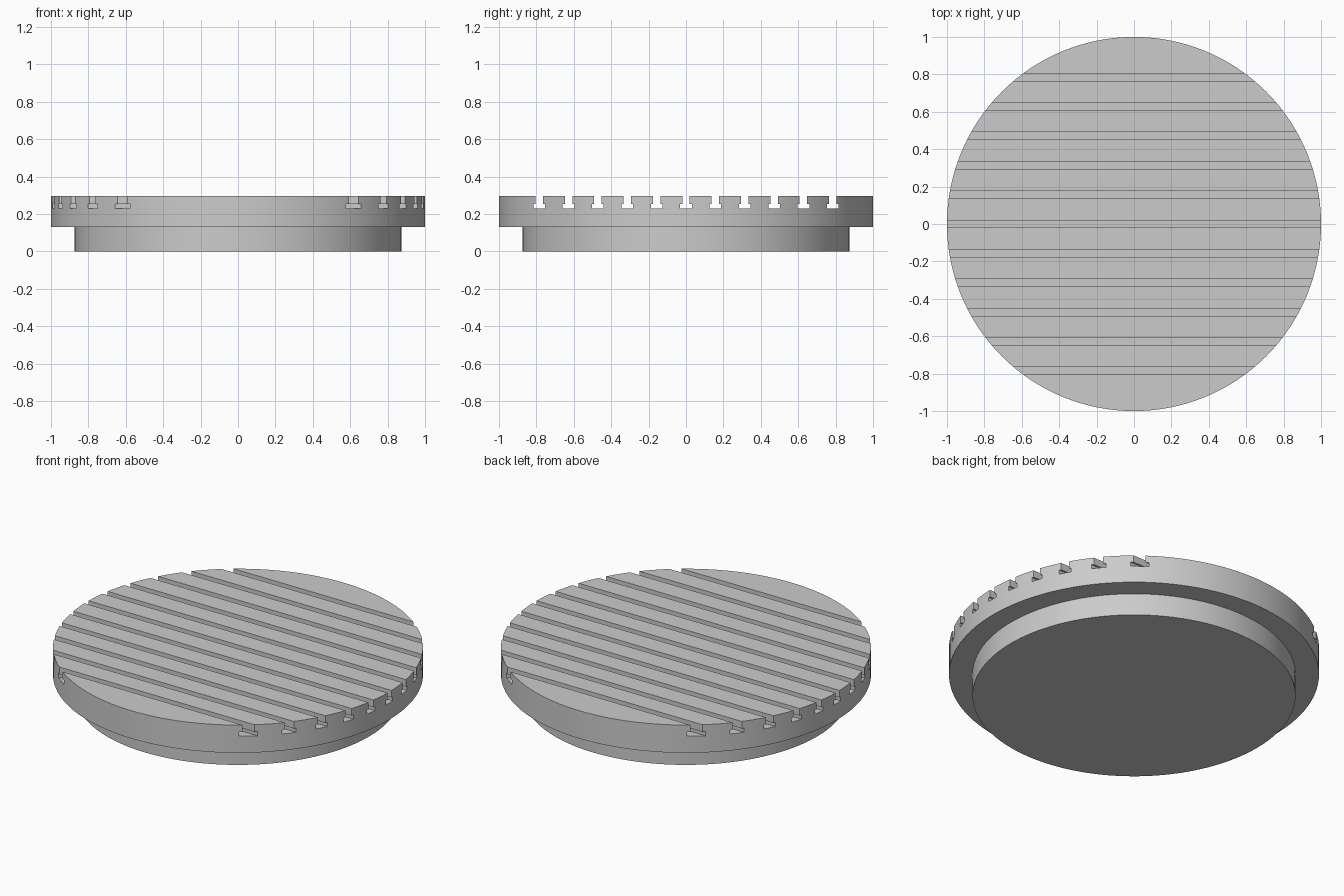
import bpy
import bmesh
import math

if "Cube" in bpy.data.objects:
    bpy.data.objects.remove(bpy.data.objects["Cube"], do_unlink=True)

SEGMENTS = 128
BASE_RADIUS, RIM_RADIUS = 0.873, 1.0
LIP, TOP = 0.131, 0.297
SLOTS, PITCH = 11, 0.157
NECK, FOOT = 0.02, 0.031          # half widths of the T slot
SHOULDER, FLOOR = 0.255, 0.23     # heights inside the T slot

grey = bpy.data.materials.new("machined grey")
grey.use_nodes = True
colour = (0.6, 0.6, 0.6, 1)
grey.diffuse_color = colour
grey.node_tree.nodes["Principled BSDF"].inputs["Base Color"].default_value = colour


def finish(bm, name):
    bmesh.ops.recalc_face_normals(bm, faces=bm.faces)
    mesh = bpy.data.meshes.new(name)
    bm.to_mesh(mesh)
    bm.free()
    mesh.materials.append(grey)
    obj = bpy.data.objects.new(name, mesh)
    bpy.context.collection.objects.link(obj)
    return obj


def bridge(bm, lower, upper):
    for i in range(len(lower)):
        j = (i + 1) % len(lower)
        bm.faces.new((lower[i], lower[j], upper[j], upper[i]))


# Stepped round table, turned as one solid
bm = bmesh.new()
rings = []
for radius, z in ((BASE_RADIUS, 0), (BASE_RADIUS, LIP), (RIM_RADIUS, LIP), (RIM_RADIUS, TOP)):
    angles = [math.tau * i / SEGMENTS for i in range(SEGMENTS)]
    rings.append([bm.verts.new((radius * math.cos(a), radius * math.sin(a), z)) for a in angles])
for lower, upper in zip(rings, rings[1:]):
    bridge(bm, lower, upper)
bm.faces.new(rings[0])
bm.faces.new(rings[-1])
table = finish(bm, "slotted_round_table")

# Row of T-shaped bars that cut the slots
bm = bmesh.new()
right = [(FOOT, FLOOR), (FOOT, SHOULDER), (NECK, SHOULDER), (NECK, TOP + 0.1)]
profile = right + [(-y, z) for y, z in reversed(right)]
for k in range(SLOTS):
    centre = (k - (SLOTS - 1) / 2) * PITCH
    ends = [[bm.verts.new((x, centre + y, z)) for y, z in profile] for x in (-1.2, 1.2)]
    bridge(bm, *ends)
    for end in ends:
        bm.faces.new(end)
cutter = finish(bm, "slot_cutter")
cutter.hide_render = True

# Cut the slots, then remove the helper
cut = table.modifiers.new("T slots", 'BOOLEAN')
cut.operation = 'DIFFERENCE'
cut.solver = 'EXACT'
cut.object = cutter
bpy.ops.object.select_all(action='DESELECT')
table.select_set(True)
bpy.context.view_layer.objects.active = table
bpy.ops.object.modifier_apply(modifier=cut.name)
bpy.data.objects.remove(cutter, do_unlink=True)

# Smooth round walls with crisp machined edges
bpy.ops.object.shade_smooth_by_angle(angle=math.radians(30))
